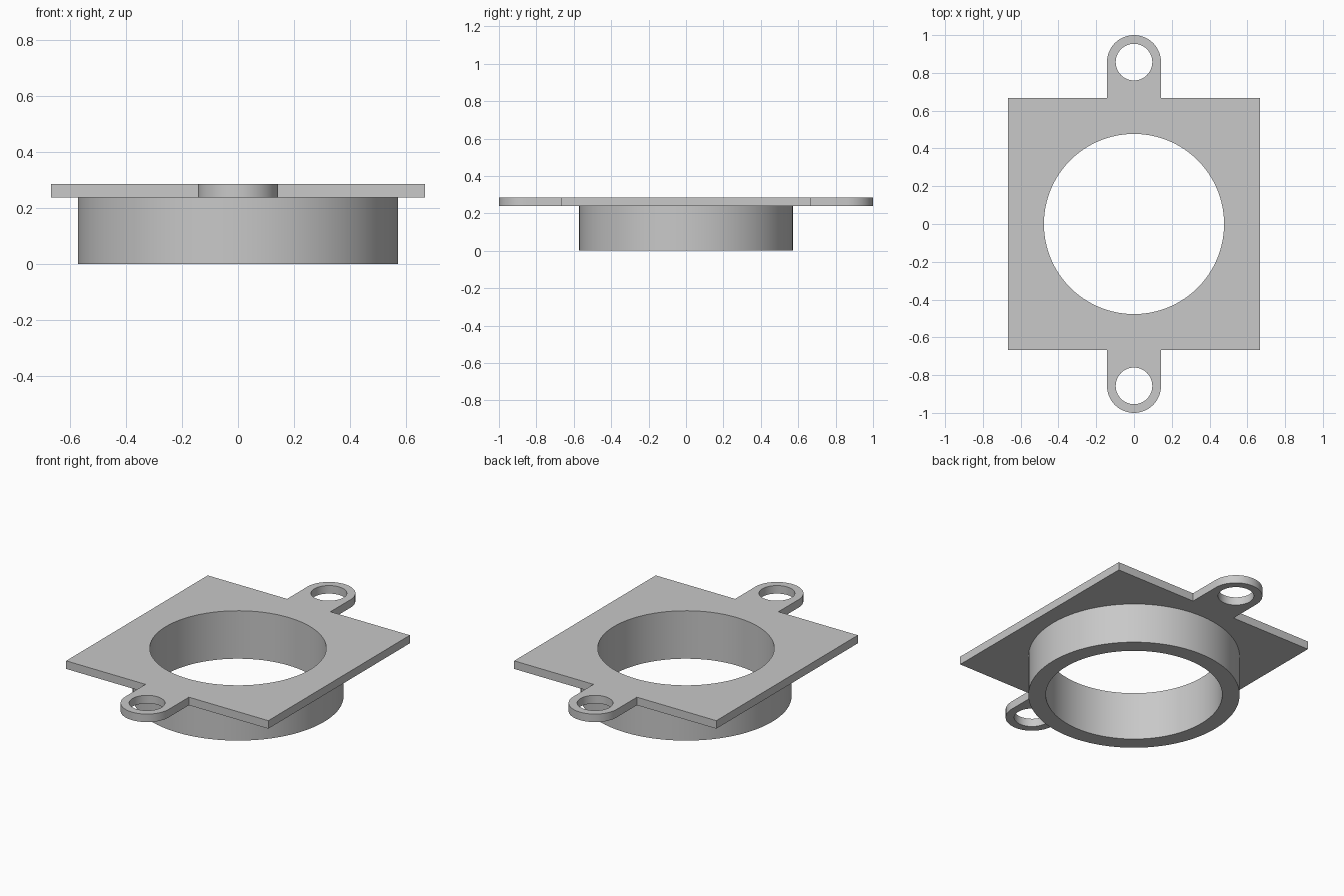
import bpy, bmesh
from math import sin, cos, pi, radians

cube = bpy.data.objects.get("Cube")
if cube:
    bpy.data.objects.remove(cube, do_unlink=True)

grey = bpy.data.materials.new("plain grey")
grey.use_nodes = True
COLOUR = (0.58, 0.58, 0.58, 1)
grey.diffuse_color = COLOUR
grey.node_tree.nodes["Principled BSDF"].inputs["Base Color"].default_value = COLOUR


def circle(radius, y=0, steps=96):
    return [(radius * cos(2 * pi * i / steps), y + radius * sin(2 * pi * i / steps))
            for i in range(steps)]


def extruded(name, loops, bottom, top):
    """Fill an outline with holes and extrude it upward."""
    bm = bmesh.new()
    edges = []
    for loop in loops:
        verts = [bm.verts.new((x, y, bottom)) for x, y in loop]
        edges += [bm.edges.new((a, b)) for a, b in zip(verts, verts[1:] + verts[:1])]
    bmesh.ops.triangle_fill(bm, edges=edges, use_beauty=True, normal=(0, 0, 1))
    result = bmesh.ops.extrude_face_region(bm, geom=bm.faces[:], use_keep_orig=True)
    moved = [g for g in result["geom"] if isinstance(g, bmesh.types.BMVert)]
    bmesh.ops.translate(bm, verts=moved, vec=(0, 0, top - bottom))
    bmesh.ops.recalc_face_normals(bm, faces=bm.faces[:])
    mesh = bpy.data.meshes.new(name)
    bm.to_mesh(mesh)
    bm.free()
    mesh.materials.append(grey)
    obj = bpy.data.objects.new(name, mesh)
    bpy.context.collection.objects.link(obj)
    bpy.ops.object.select_all(action="DESELECT")
    obj.select_set(True)
    bpy.context.view_layer.objects.active = obj
    bpy.ops.object.shade_smooth_by_angle(angle=radians(30))
    return obj


HALF, TAB, TAB_Y = 0.667, 0.143, 0.857
BORE, RING = 0.477, 0.571
PLATE_Z, TOP_Z = 0.238, 0.286

# Square plate with a rounded eyelet tab at front and back
half_outline = [(HALF, HALF), (TAB, HALF)]
half_outline += [(TAB * cos(pi * i / 32), TAB_Y + TAB * sin(pi * i / 32)) for i in range(33)]
half_outline += [(-TAB, HALF), (-HALF, HALF)]
outline = half_outline + [(-x, -y) for x, y in half_outline]
holes = [circle(BORE), circle(0.097, TAB_Y, 48), circle(0.097, -TAB_Y, 48)]
extruded("mounting_plate", [outline] + holes, PLATE_Z, TOP_Z)

# Round collar below the plate
extruded("collar_ring", [circle(RING), circle(BORE)], 0, PLATE_Z)
